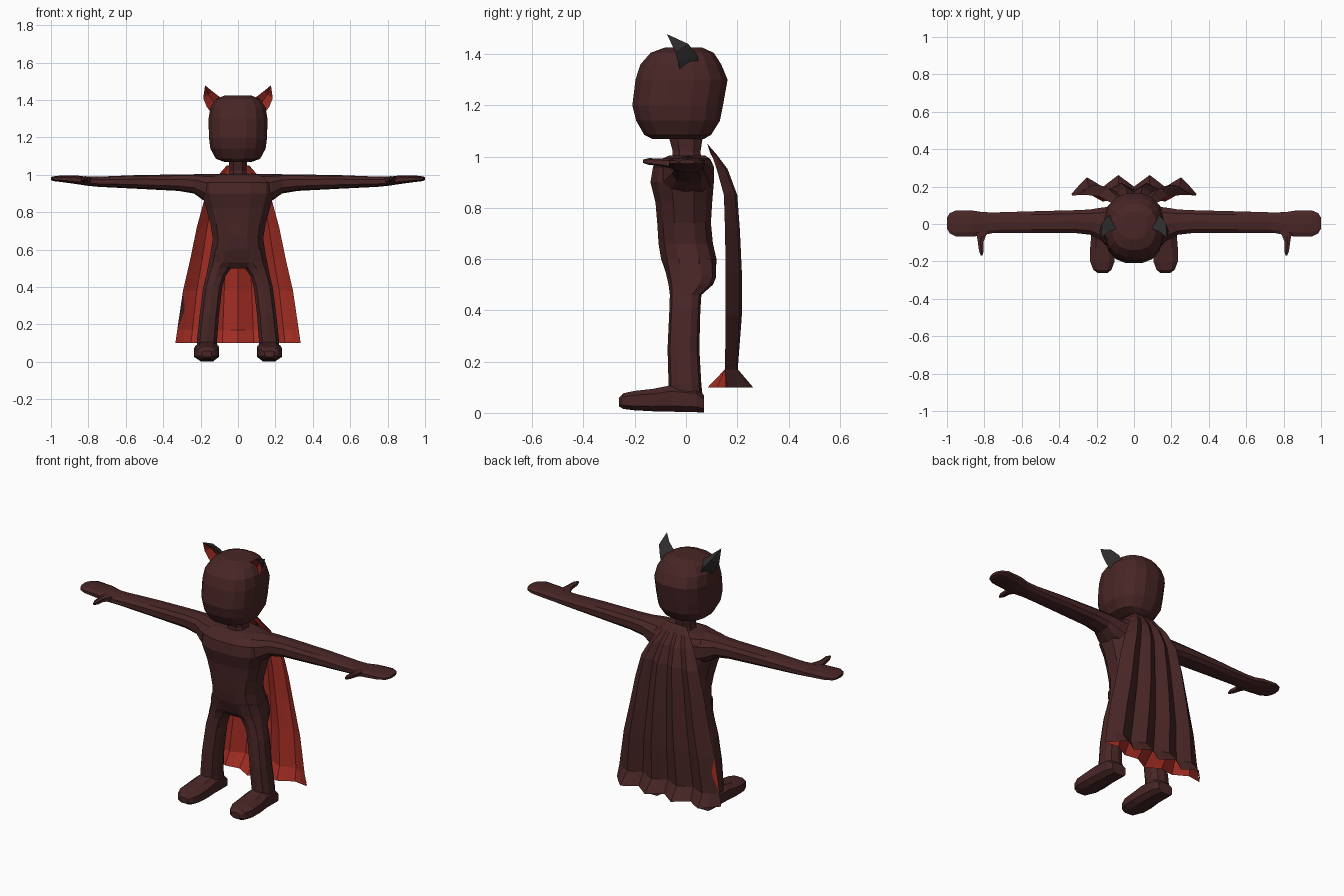
import bpy, bmesh, math


def material(name, rgb):
    m = bpy.data.materials.new(name)
    m.diffuse_color = (*rgb, 1)
    return m


BROWN = material("dark brown", (0.066, 0.019, 0.019))
RED = material("lining red", (0.36, 0.026, 0.017))
GREY = material("ear charcoal", (0.029, 0.026, 0.026))


def make(name, verts, faces, mats, mirror=False, recalc=True, red=()):
    me = bpy.data.meshes.new(name)
    me.from_pydata(verts, [], faces)
    for m in mats:
        me.materials.append(m)
    for i in red:
        me.polygons[i].material_index = 1
    if recalc:
        bm = bmesh.new()
        bm.from_mesh(me)
        bmesh.ops.recalc_face_normals(bm, faces=bm.faces)
        bm.to_mesh(me)
        bm.free()
    ob = bpy.data.objects.new(name, me)
    bpy.context.collection.objects.link(ob)
    if mirror:
        ob.modifiers.new("mirror", 'MIRROR').use_mirror_merge = False
    return ob


def loft(name, axis, rings, n=10, power=2.6, mirror=False):
    """Each ring: position on the axis, then min/max on the two other axes."""
    verts, faces = [], []
    for t, a0, a1, b0, b1 in rings:
        for k in range(n):
            w = 2 * math.pi * (k + 0.5) / n
            c, s = math.cos(w), math.sin(w)
            a = (a0 + a1) / 2 + (a1 - a0) / 2 * math.copysign(abs(c) ** (2 / power), c)
            b = (b0 + b1) / 2 + (b1 - b0) / 2 * math.copysign(abs(s) ** (2 / power), s)
            verts.append({'x': (t, a, b), 'y': (a, t, b), 'z': (a, b, t)}[axis])
    for r in range(len(rings) - 1):
        for k in range(n):
            i, j = r * n + k, r * n + (k + 1) % n
            faces.append((i, j, j + n, i + n))
    last = (len(rings) - 1) * n
    faces += [tuple(range(n)), tuple(range(last, last + n))]
    return make(name, verts, faces, [BROWN], mirror)


# Head and neck
loft("head", 'z', [
    (1.068, -.07, .07, -.13, .07), (1.085, -.12, .12, -.165, .10),
    (1.14, -.15, .15, -.197, .135), (1.20, -.158, .158, -.212, .147),
    (1.30, -.16, .16, -.2, .165), (1.36, -.15, .15, -.18, .14),
    (1.405, -.118, .118, -.14, .11), (1.425, -.07, .07, -.085, .065)], n=16, power=2.5)
loft("neck", 'z', [(.97, -.06, .06, -.06, .065), (1.02, -.048, .048, -.055, .06),
                   (1.09, -.052, .052, -.075, .072)], n=8)

# Torso
loft("torso", 'z', [
    (.50, -.11, .11, -.05, .10), (.53, -.158, .158, -.075, .118),
    (.60, -.148, .148, -.1, .122), (.66, -.138, .138, -.11, .108),
    (.74, -.152, .152, -.115, .1), (.82, -.175, .175, -.122, .105),
    (.90, -.2, .2, -.142, .112), (.96, -.2, .2, -.132, .112),
    (.99, -.17, .17, -.1, .098), (1.005, -.1, .1, -.065, .075)], n=12)

# Legs and feet
loft("leg", 'z', [
    (.04, .105, .222, -.065, .068), (.11, .11, .222, -.068, .06),
    (.25, .1, .207, -.072, .052), (.40, .082, .188, -.065, .056),
    (.46, .064, .173, -.063, .06), (.50, .035, .165, -.068, .105),
    (.53, -.005, .16, -.075, .118), (.60, 0, .145, -.09, .115)], n=10, mirror=True)
loft("foot", 'y', [
    (.07, .115, .215, 0, .07), (.04, .103, .228, 0, .1), (-.06, .1, .232, .002, .11),
    (-.13, .098, .238, .004, .096), (-.2, .1, .238, .008, .088),
    (-.245, .118, .22, .014, .078), (-.262, .14, .195, .025, .06)],
    n=8, power=3, mirror=True)

# Arms, flat mitten hands and thumbs
loft("arm", 'x', [
    (.10, -.11, .1, .82, 1.003), (.18, -.09, .09, .86, 1.003), (.235, -.06, .08, .9, 1.003),
    (.32, -.05, .076, .914, 1.002), (.55, -.05, .07, .926, .998),
    (.75, -.05, .064, .936, .99), (.81, -.062, .066, .942, .99),
    (.86, -.07, .074, .95, .996), (.95, -.07, .076, .962, .996),
    (.985, -.052, .06, .966, .992), (1.0, -.025, .035, .972, .988)],
    n=10, mirror=True)
loft("thumb", 'y', [
    (-.03, .77, .86, .95, .99), (-.065, .79, .843, .955, .992),
    (-.095, .803, .837, .962, .992), (-.145, .802, .83, .968, .994),
    (-.168, .81, .82, .975, .988)], n=6, mirror=True)

# Cape: pleated outer sheet and lining, meeting at the sides, flared apart at the hem
ROWS = [  # height, half width, side y, middle y, pleat depth
    (1.05, .06, .085, .083, .0), (1.01, .095, .1, .11, .008), (.95, .135, .12, .145, .018),
    (.85, .185, .148, .172, .028), (.72, .22, .152, .178, .032), (.55, .255, .155, .182, .036),
    (.38, .294, .155, .182, .036), (.17, .325, .152, .166, .036), (.10, .335, .16, .2, .062)]
COLS = 16


def sheet(name, mat, lining):
    verts, faces = [], []
    for r, (z, w, side, mid, pleat) in enumerate(ROWS):
        hem = r == len(ROWS) - 1
        for k in range(COLS + 1):
            u = 2 * k / COLS - 1
            fold = pleat * (1 - math.cos(4 * math.pi * u)) / 2
            y = side + (mid - side) * (1 - u ** 4) + fold
            if lining:
                if hem:
                    y = .155 - .07 * (1 - abs(u)) + .03 * (1 - math.cos(4 * math.pi * u)) / 2
                elif r:
                    y -= .014 * (1 - u ** 4)
            verts.append((w * u, y, z))
    n = COLS + 1
    for r in range(len(ROWS) - 1):
        for k in range(COLS):
            i = r * n + k
            f = (i, i + 1, i + n + 1, i + n)
            faces.append(f[::-1] if lining else f)
    make(name, verts, faces, [mat], recalc=False)


sheet("cape_outside", BROWN, False)
sheet("cape_lining", RED, True)

# Ears: curved horns with a hollow red front (inner edge, hollow, outer edge, back)
ear = [(.075, -.015, 1.38), (.1, .01, 1.345), (.135, -.02, 1.32), (.12, .055, 1.345),
       (.092, -.025, 1.412), (.13, -.008, 1.39), (.168, -.03, 1.365), (.14, .042, 1.40),
       (.135, -.04, 1.445), (.158, -.025, 1.43), (.186, -.042, 1.41), (.17, .008, 1.44),
       (.176, -.075, 1.478)]
ear_faces = []
for r in (0, 4):
    for k in range(4):
        i, j = r + k, r + (k + 1) % 4
        ear_faces.append((i, j, j + 4, i + 4))
ear_faces += [(8 + k, 8 + (k + 1) % 4, 12) for k in range(4)] + [(0, 1, 2, 3)]
make("ear", ear, ear_faces, [GREY, RED], mirror=True, red=(0, 1, 4, 5, 8, 9))
